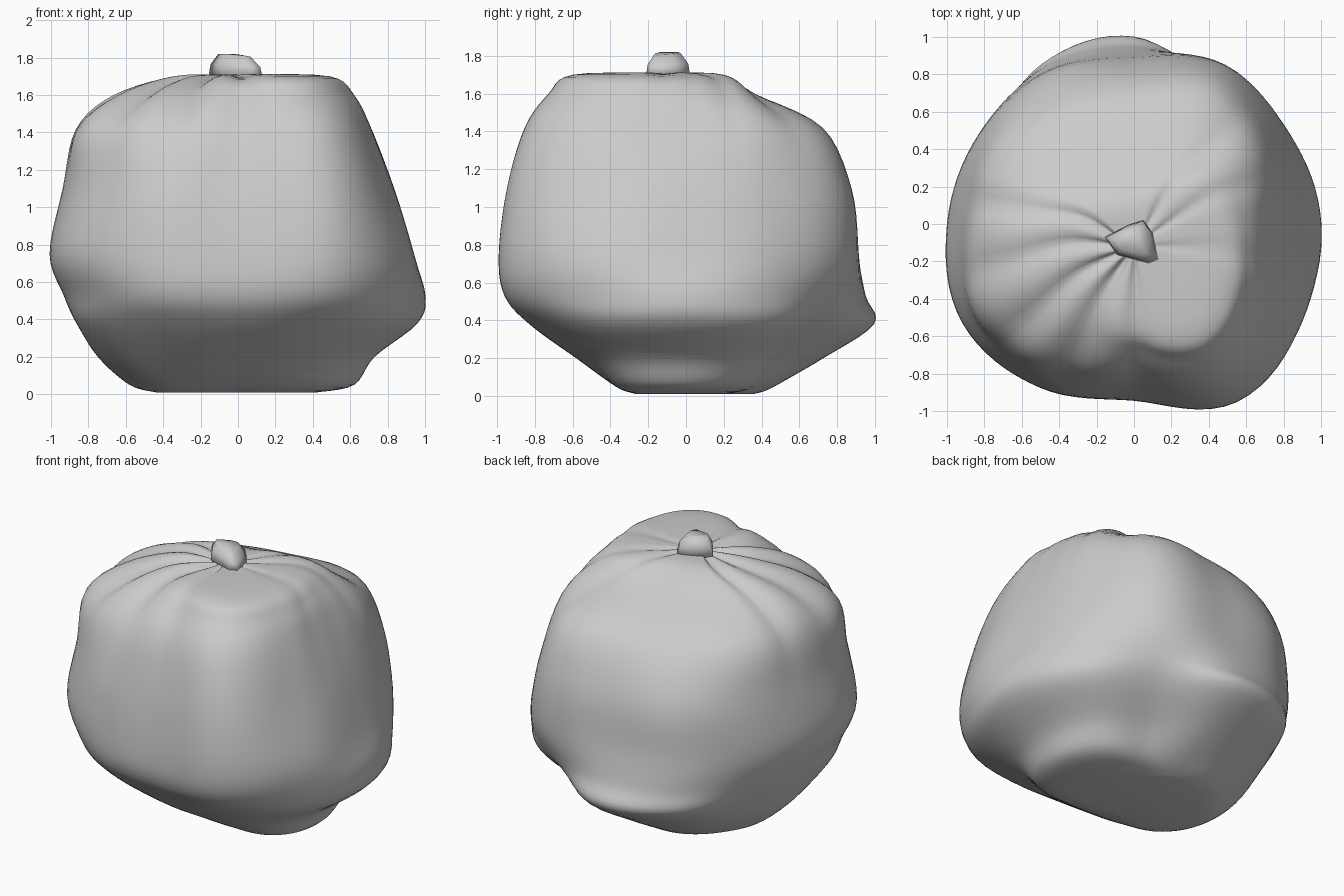
import bpy, bmesh, math
from mathutils import Vector

if "Cube" in bpy.data.objects:
    bpy.data.objects.remove(bpy.data.objects["Cube"])

# Sack: radius at 12 angles (every 30 degrees from +x) for each height
HEIGHTS = [0.01, 0.05, 0.2, 0.38, 0.53, 0.75, 1.1, 1.42, 1.6, 1.7]
RADII = [
    [.42, .36, .26, .34, .40, .42, .44, .40, .28, .20, .30, .42],
    [.62, .56, .42, .45, .52, .55, .58, .52, .40, .36, .43, .60],
    [.73, .70, .58, .72, .74, .72, .75, .73, .63, .58, .64, .73],
    [.96, .92, .81, .99, .97, .85, .86, .91, .86, .82, .91, .97],
    [1.0, .96, .92, .95, .97, .92, .93, .98, .98, .93, 1.06, 1.03],
    [.93, .95, .98, .91, .95, .96, 1.0, 1.06, 1.01, .94, 1.10, 1.03],
    [.83, .87, .95, .86, .91, .92, .93, 1.0, .97, .89, 1.05, .92],
    [.71, .77, .80, .69, .71, .80, .85, .95, .88, .81, .94, .80],
    [.61, .60, .42, .34, .36, .46, .65, .72, .70, .69, .80, .70],
    [.45, .38, .20, .13, .14, .20, .33, .40, .44, .55, .66, .56],
]
# Gathered folds around the neck: angle, depth, angular width in degrees
FOLDS = [(20, .015, 6), (46, .015, 6), (172, .03, 5), (196, .03, 6),
         (222, .04, 6), (246, .045, 7), (272, .025, 6), (345, .01, 6)]
SEG, SUB = 96, 5


def spline(a, b, c, d, t):
    return b + .5 * t * (c - a + t * (2 * a - 5 * b + 4 * c - d + t * (3 * (b - c) + d - a)))


def around(row, deg):
    i, t = int(deg // 30), (deg % 30) / 30
    return spline(*[row[(i + k) % 12] for k in (-1, 0, 1, 2)], t)


def make_object(name, bm):
    bmesh.ops.recalc_face_normals(bm, faces=bm.faces)
    mesh = bpy.data.meshes.new(name)
    bm.to_mesh(mesh)
    bm.free()
    for p in mesh.polygons:
        p.use_smooth = True
    obj = bpy.data.objects.new(name, mesh)
    bpy.context.collection.objects.link(obj)
    return obj


def build_sack():
    bm = bmesh.new()
    columns = []
    for s in range(SEG):
        deg = 360 * s / SEG
        direction = Vector((math.cos(math.radians(deg)), math.sin(math.radians(deg)), 0))
        keys = [direction * around(r, deg) + Vector((0, 0, z)) for r, z in zip(RADII, HEIGHTS)]
        # neck gathers towards the knot, slightly in front of the centre
        keys.append(direction * .07 + Vector((0, -.1, 1.71)))
        keys = [keys[0]] + keys + [keys[-1]]
        fold = sum(d * math.exp(-(((deg - a + 180) % 360 - 180) / w) ** 2) for a, d, w in FOLDS)
        column = []
        for i in range(1, len(keys) - 2):
            for j in range(SUB):
                p = spline(*keys[i - 1:i + 3], j / SUB)
                lift = min(1, max(0, (p.z - 1.05) / .5))
                p -= (direction * .6 + Vector((0, 0, .8))) * fold * lift
                p.z = max(p.z, 0)
                column.append(bm.verts.new(p))
        column.append(bm.verts.new(keys[-1]))
        columns.append(column)
    for s in range(SEG):
        a, b = columns[s], columns[(s + 1) % SEG]
        for k in range(len(a) - 1):
            bm.faces.new((a[k], b[k], b[k + 1], a[k + 1]))
    # close underside and neck
    for k, z in ((0, .03), (-1, 1.71)):
        centre = bm.verts.new((0, 0 if k == 0 else -.1, z))
        for s in range(SEG):
            bm.faces.new((columns[s][k], columns[(s + 1) % SEG][k], centre))
    return make_object("sack", bm)


def build_knot():
    # lopsided tied lump, wide on the left and pinched at the front right
    bm = bmesh.new()
    outline = [(-.155, -.07), (-.03, -.005), (.05, .02), (.10, -.05), (.13, -.19), (.08, -.21), (-.09, -.165)]
    rings = [(.6, 1.68), (1.0, 1.715), (.93, 1.765), (.6, 1.82)]
    loops = [[bm.verts.new((x * f - .03 * (1 - f), -.1 + (y + .1) * f, z - .12 * max(x, 0) * (z > 1.7)))
              for x, y in outline] for f, z in rings]
    n = len(outline)
    for lo, hi in zip(loops, loops[1:]):
        for i in range(n):
            bm.faces.new((lo[i], lo[(i + 1) % n], hi[(i + 1) % n], hi[i]))
    bm.faces.new(loops[0][::-1])
    bm.faces.new(loops[-1])
    return make_object("knot", bm)


build_sack()
build_knot()
